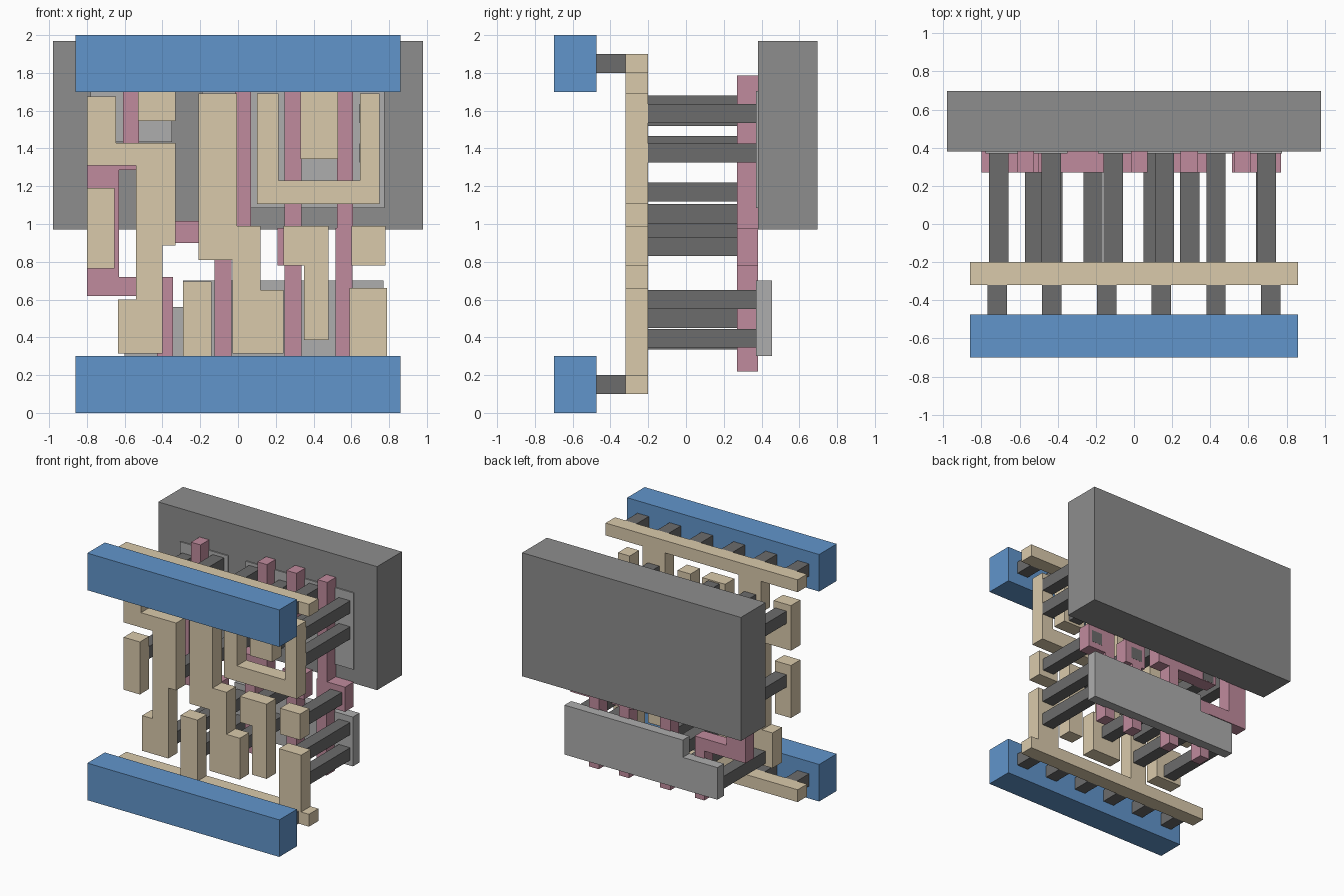
import bpy, bmesh

def material(name, rgb):
    m = bpy.data.materials.new(name)
    m.diffuse_color = (*rgb, 1)
    return m

BLUE = material("blue", (0.12, 0.30, 0.60))
TAN = material("tan", (0.70, 0.59, 0.41))
PINK = material("pink", (0.53, 0.26, 0.34))
DARK = material("dark_grey", (0.15, 0.15, 0.15))
MID = material("mid_grey", (0.27, 0.27, 0.27))
LIGHT = material("light_grey", (0.42, 0.42, 0.42))

def plate(name, outline, y0, y1, mat):
    """Extrude an (x, z) outline from y0 back to y1."""
    bm = bmesh.new()
    face = bm.faces.new([bm.verts.new((x, y0, z)) for x, z in outline])
    ext = bmesh.ops.extrude_face_region(bm, geom=[face])
    for v in ext["geom"]:
        if isinstance(v, bmesh.types.BMVert):
            v.co.y = y1
    bmesh.ops.recalc_face_normals(bm, faces=bm.faces)
    me = bpy.data.meshes.new(name)
    bm.to_mesh(me)
    bm.free()
    me.materials.append(mat)
    ob = bpy.data.objects.new(name, me)
    bpy.context.collection.objects.link(ob)
    return ob

def rect(x0, x1, z0, z1):
    return [(x0, z0), (x1, z0), (x1, z1), (x0, z1)]

def post(name, x, z, y0, y1):
    """Square contact post, 0.1 wide, centred on (x, z)."""
    plate(name, rect(x - .051, x + .051, z - .05, z + .05), y0, y1, DARK)

# Front power rails with their vias
for side, z in (("lower", 0.15), ("upper", 1.85)):
    plate(side + "_front_rail", rect(-.86, .86, z - .15, z + .15), -.70, -.475, BLUE)
    for i in range(6):
        post(side + "_rail_via", -.718 + i * .287, z, -.476, -.319)

# Tan interconnect layer
T = (-.32, -.20, TAN)
plate("upper_tan_rail", [(-.86, 1.8), (-.53, 1.8), (-.53, 1.545), (-.33, 1.545), (-.33, 1.8),
                         (.33, 1.8), (.33, 1.345), (.53, 1.345), (.53, 1.8), (.86, 1.8),
                         (.86, 1.9), (-.86, 1.9)], *T)
plate("lower_tan_rail", [(-.86, .1), (.86, .1), (.86, .2), (.79, .2), (.79, .66), (.59, .66),
                         (.59, .2), (-.14, .2), (-.14, .695), (-.29, .695), (-.29, .2),
                         (-.86, .2)], *T)
plate("left_trace", [(-.80, 1.675), (-.80, 1.31), (-.54, 1.31), (-.54, .60), (-.635, .60),
                     (-.635, .315), (-.40, .315), (-.40, .885), (-.33, .885), (-.33, 1.43),
                     (-.645, 1.43), (-.645, 1.675)], *T)
plate("left_pin", rect(-.80, -.655, .765, 1.19), *T)
plate("centre_trace", [(-.21, 1.69), (-.21, .81), (-.03, .81), (-.03, .315), (.24, .315),
                       (.24, .65), (.12, .65), (.12, .99), (-.005, .99), (-.005, 1.69)], *T)
plate("u_trace", [(.10, 1.69), (.10, 1.105), (.75, 1.105), (.75, 1.69), (.645, 1.69),
                  (.645, 1.23), (.215, 1.23), (.215, 1.69)], *T)
plate("middle_pin", [(.24, .99), (.24, .78), (.35, .78), (.35, .385), (.48, .385), (.48, .99)], *T)
plate("right_pin", rect(.60, .78, .78, .99), *T)

# Pink gate layer
P = (.27, .38, PINK)
plate("gate_left", [(-.80, 1.31), (-.80, .62), (-.43, .62), (-.43, .22), (-.345, .22),
                    (-.345, .72), (-.63, .72), (-.63, 1.285), (-.525, 1.285), (-.525, 1.785),
                    (-.61, 1.785), (-.61, 1.31)], *P)
plate("gate_centre", [(-.50, 1.015), (-.50, .90), (-.125, .90), (-.125, .22), (-.035, .22),
                      (-.035, .90), (.07, .90), (.07, 1.785), (-.015, 1.785), (-.015, 1.015)], *P)
plate("gate_middle", [(.245, .22), (.335, .22), (.335, .78), (.40, .78), (.40, .98), (.335, .98),
                      (.335, 1.785), (.245, 1.785), (.245, .98), (.21, .98), (.21, .78),
                      (.245, .78)], *P)
plate("gate_right", [(.515, .22), (.605, .22), (.605, .78), (.77, .78), (.77, .98), (.61, .98),
                     (.61, 1.785), (.525, 1.785), (.525, .98), (.515, .98)], *P)

# Contacts from the tan layer to the diffusion plates
for x, heights in ((-.71, (1.57,)), (-.435, (1.63,)), (-.11, (1.63, 1.415, 1.17)),
                   (.16, (1.585, 1.375)), (.43, (1.63, 1.415)), (.695, (1.585, 1.375)),
                   (-.52, (.385,)), (-.215, (.60, .395)), (.10, (.50,)), (.695, (.60, .395))):
    for z in heights:
        post("diffusion_contact", x, z, -.201, .376)

# Contacts from the tan layer to the gates
for x, z in ((-.71, 1.055), (-.425, .955), (.293, .88), (.69, .88)):
    post("gate_contact", x, z, -.201, .381)

# Diffusion plates and the large rear block
D = (.37, .455, LIGHT)
plate("lower_diffusion", [(-.60, .30), (.77, .30), (.77, .70), (-.29, .70), (-.29, .56),
                          (-.60, .56)], *D)
plate("upper_left_diffusion", rect(-.78, -.35, 1.435, 1.705), *D)
plate("upper_right_diffusion", rect(-.19, .775, 1.085, 1.705), *D)
plate("rear_block", rect(-.98, .98, .97, 1.97), .38, .697, MID)
